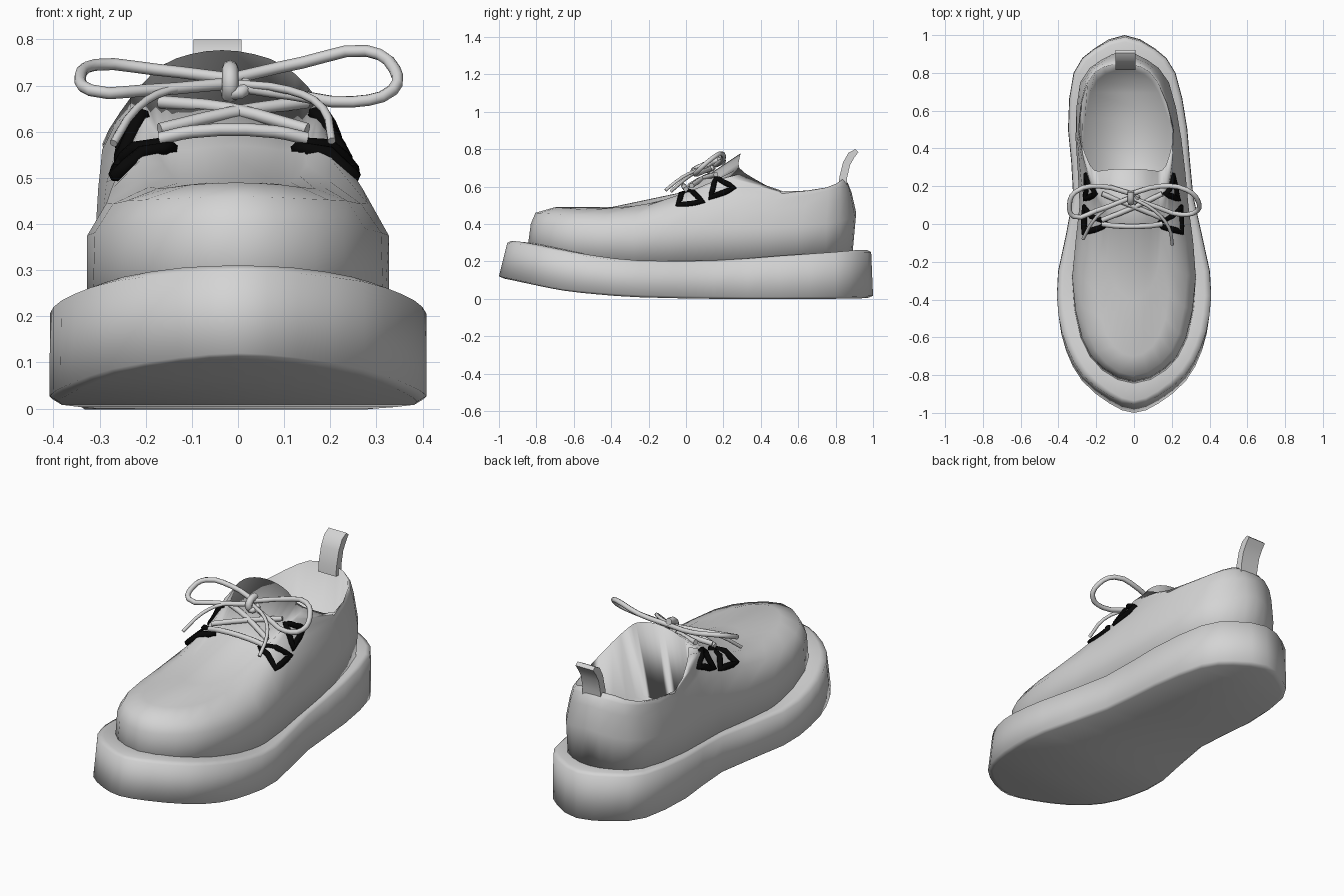
import bpy, bmesh, math
from mathutils import Vector
from mathutils.bvhtree import BVHTree

cube = bpy.data.objects.get("Cube")
if cube:
    bpy.data.objects.remove(cube)


def material(name, rgb):
    mat = bpy.data.materials.new(name)
    mat.use_nodes = True
    mat.diffuse_color = (*rgb, 1)
    mat.node_tree.nodes["Principled BSDF"].inputs["Base Color"].default_value = (*rgb, 1)
    return mat


GREY = material("light_grey", (0.66, 0.66, 0.66))
BLACK = material("black", (0.002, 0.002, 0.002))


def centre_x(y, z):
    """The heel bends slightly inward, and the upper leans the same way."""
    return -0.05 * min(1, max(0, (y - 0.1) / 0.6)) - 0.05 * max(0, z - 0.4)


def finish(bm, name, mat, angle):
    bmesh.ops.recalc_face_normals(bm, faces=bm.faces)
    mesh = bpy.data.meshes.new(name)
    bm.to_mesh(mesh)
    bm.free()
    obj = bpy.data.objects.new(name, mesh)
    bpy.context.collection.objects.link(obj)
    mesh.materials.append(mat)
    bpy.ops.object.select_all(action="DESELECT")
    obj.select_set(True)
    bpy.context.view_layer.objects.active = obj
    bpy.ops.object.shade_smooth_by_angle(angle=math.radians(angle))
    return obj


def rounded(points):
    """Add a smoothly curved midpoint between neighbours of a closed outline."""
    result = []
    n = len(points)
    for i, p in enumerate(points):
        before, after, beyond = points[i - 1], points[(i + 1) % n], points[(i + 2) % n]
        result += [p, (p + after) * 0.5625 - (before + beyond) * 0.0625]
    return result


def loft(name, outlines):
    """Join outlines of (y, half width, z), listed toe to heel, into a closed smooth shell."""
    bm = bmesh.new()
    rings = []
    for keys in outlines:
        right = [Vector((centre_x(y, z) + w, y, z)) for y, w, z in keys]
        left = [Vector((centre_x(y, z) - w, y, z)) for y, w, z in keys[-2:0:-1]]
        rings.append([bm.verts.new(p) for p in rounded(right + left)])
    n = len(rings[0])
    for a, b in zip(rings, rings[1:]):
        for i in range(n):
            j = (i + 1) % n
            bm.faces.new((a[i], a[j], b[j], b[i]))
    # Close both ends with strips running across the shoe
    for ring in (rings[0], rings[-1]):
        for i in range(n // 2):
            quad = [ring[i], ring[i + 1], ring[-i - 1], ring[-i % n]]
            bm.faces.new(list(dict.fromkeys(quad)))
    return finish(bm, name, GREY, 180)


def inset(keys, ky, kw, dz):
    return [(y * ky, w * kw, z + dz) for y, w, z in keys]


# Sole: tread, wall foot, wall top, rounded rim, sunken top
foot = [(-1, 0, .12), (-.95, .13, .11), (-.83, .275, .085), (-.67, .36, .055), (-.48, .4, .035),
        (-.25, .402, .02), (.15, .318, .012), (.5, .316, .01), (.8, .27, .012), (.93, .16, .014), (1, 0, .016)]
wall = [(-.955, 0, .3), (-.91, .13, .293), (-.8, .272, .275), (-.65, .355, .248), (-.48, .4, .22),
        (-.25, .4, .195), (.15, .316, .195), (.5, .314, .22), (.8, .268, .24), (.925, .16, .248), (.99, 0, .25)]
rim = [(-.935, 0, .31), (-.885, .125, .305), (-.775, .25, .285), (-.64, .325, .258), (-.48, .365, .23),
       (-.25, .37, .205), (.15, .292, .205), (.5, .292, .23), (.79, .248, .25), (.905, .145, .26), (.965, 0, .262)]
loft("sole", [inset(foot, .97, .95, -.012), foot, wall, rim, inset(rim, .88, .84, -.012)])

# Upper: outlines rising from the sole to the collar
base = [(-.85, 0, .25), (-.78, .17, .23), (-.6, .285, .2), (-.28, .328, .18), (.1, .285, .18),
        (.45, .275, .2), (.75, .22, .22), (.86, .12, .24), (.89, 0, .24)]
side = [(-.83, 0, .4), (-.76, .165, .4), (-.6, .275, .39), (-.28, .327, .375), (.1, .288, .38),
        (.45, .28, .38), (.75, .235, .4), (.87, .12, .43), (.91, 0, .46)]
shoulder = [(-.805, 0, .46), (-.735, .145, .455), (-.58, .24, .45), (-.27, .283, .445), (.08, .26, .5),
            (.47, .268, .48), (.76, .21, .52), (.86, .11, .55), (.885, 0, .57)]
toe_top = [(-.7, 0, .49), (-.65, .1, .485), (-.5, .17, .477), (-.22, .2, .495), (.1, .22, .57),
           (.47, .26, .53), (.76, .195, .58), (.85, .1, .61), (.865, 0, .62)]
vamp = [(-.4, 0, .49), (-.37, .06, .49), (-.28, .12, .49), (-.08, .155, .53), (.14, .2, .61),
        (.48, .255, .56), (.758, .192, .585), (.845, .1, .618), (.857, 0, .625)]
instep = [(-.02, 0, .57), (-.01, .07, .565), (.02, .12, .56), (.09, .16, .59), (.22, .21, .65),
          (.49, .25, .57), (.755, .19, .59), (.84, .1, .625), (.85, 0, .632)]
collar = [(.29, 0, .777), (.29, .07, .768), (.285, .13, .745), (.285, .18, .7), (.36, .22, .645),
          (.52, .25, .575), (.75, .185, .595), (.83, .1, .635), (.845, 0, .64)]
insole = [(.47 + (y - .57) * 1.25, w * .98, .27) for y, w, z in collar]
upper = loft("upper", [base, side, shoulder, toe_top, vamp, instep, collar, insole])

surface = BVHTree.FromPolygons([v.co for v in upper.data.vertices],
                               [p.vertices for p in upper.data.polygons])


def cord(name, points, radius, mat=GREY, cyclic=False, smooth=True, sides=2):
    """Round cord through the given points."""
    curve = bpy.data.curves.new(name, "CURVE")
    curve.dimensions = "3D"
    curve.bevel_depth = radius
    curve.bevel_resolution = sides
    curve.resolution_u = 3
    curve.use_fill_caps = True
    if smooth:
        spline = curve.splines.new("BEZIER")
        spline.bezier_points.add(len(points) - 1)
        for bp, p in zip(spline.bezier_points, points):
            bp.co = p
            bp.handle_left_type = bp.handle_right_type = "AUTO"
    else:
        spline = curve.splines.new("POLY")
        spline.points.add(len(points) - 1)
        for sp, p in zip(spline.points, points):
            sp.co = (*p, 1)
    spline.use_cyclic_u = cyclic
    obj = bpy.data.objects.new(name, curve)
    bpy.context.collection.objects.link(obj)
    curve.materials.append(mat)
    return obj


# Black triangular lace loops lying on the upper
triangles = {"front": [(.25, -.045, .495), (.255, .09, .52), (.135, .0, .575)],
             "rear": [(.255, .13, .545), (.245, .255, .6), (.18, .16, .64)]}
for label, corners in triangles.items():
    for tag, s in (("left", 1), ("right", -1)):
        path = []
        for i in range(3):
            a, b = Vector(corners[i]), Vector(corners[(i + 1) % 3])
            for k in range(4):
                p = a.lerp(b, k / 4)
                p.x = s * p.x + centre_x(p.y, p.z)
                hit, normal, _, _ = surface.find_nearest(p)
                path.append(hit + normal * 0.005)
        cord(f"{label}_lace_loop_{tag}", path, .016, BLACK, True, False, 1)

# Laces threaded across the tongue
cord("lace_bar", [(-.17, -.0, .585), (-.1, -.01, .6), (.08, -.01, .6), (.15, 0, .585)], .014)
cord("lace_cross_a", [(-.17, .02, .605), (-.02, .08, .64), (.15, .16, .665)], .014)
cord("lace_cross_b", [(.15, .03, .605), (-.02, .1, .65), (-.17, .16, .665)], .014)

# Bow: two loops, two tails and the knot
cord("bow_loop_right", [(-.015, .16, .715), (-.18, .2, .735), (-.31, .17, .745), (-.342, .1, .72),
                        (-.32, .04, .69), (-.2, .07, .69), (-.015, .14, .705)], .013)
cord("bow_loop_left", [(-.015, .16, .715), (.14, .2, .75), (.28, .18, .775), (.34, .12, .735),
                       (.335, .07, .69), (.25, .05, .665), (.12, .09, .68), (-.015, .14, .7)], .013)
cord("lace_tail_right", [(-.015, .14, .705), (-.15, .08, .69), (-.22, .01, .65), (-.27, -.08, .575)], .009)
cord("lace_tail_left", [(-.015, .14, .705), (.11, .07, .69), (.185, -.02, .65), (.203, -.11, .58)], .009)
cord("knot", [(-.017, .17, .738), (-.017, .13, .73), (-.017, .115, .7), (-.017, .14, .675)], .018)
cord("knot_wrap", [(-.03, .14, .69), (.005, .115, .685), (.018, .15, .705)], .014)

# Pull tab: a bent strip standing up from the heel
profile = [(.815, .6), (.82, .65), (.84, .73), (.868, .78), (.905, .8),
           (.922, .785), (.9, .755), (.877, .715), (.862, .65), (.86, .6)]
bm = bmesh.new()
face = bm.faces.new([bm.verts.new((-.097, y, z)) for y, z in profile])
strip = bmesh.ops.extrude_face_region(bm, geom=[face])["geom"]
bmesh.ops.translate(bm, vec=(.105, 0, 0), verts=[g for g in strip if isinstance(g, bmesh.types.BMVert)])
finish(bm, "pull_tab", GREY, 50)
